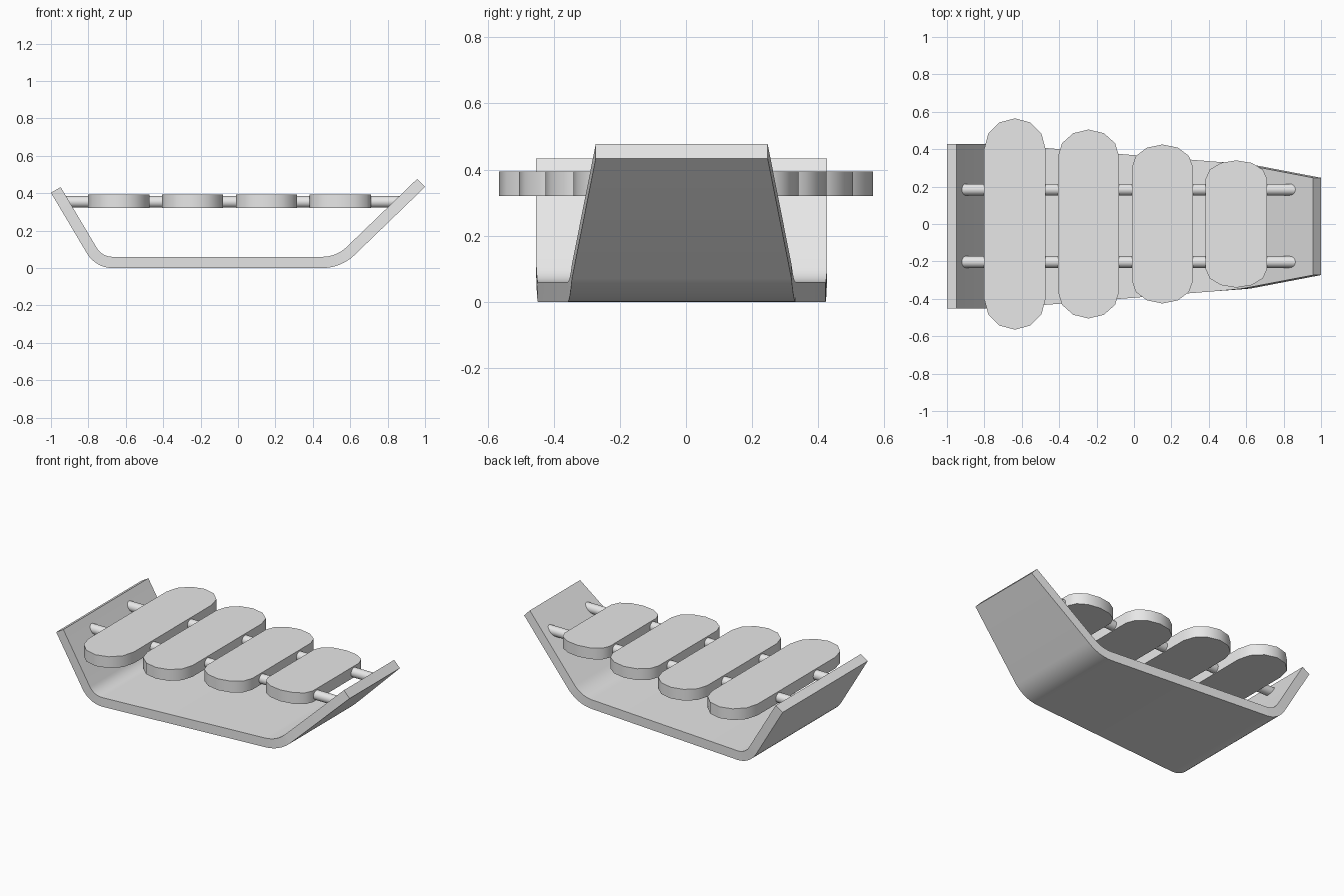
import bpy, bmesh, math

cube = bpy.data.objects.get("Cube")
if cube:
    bpy.data.objects.remove(cube, do_unlink=True)

grey = bpy.data.materials.new("light grey")
grey.use_nodes = True
COLOUR = (0.8, 0.8, 0.8, 1)
grey.diffuse_color = COLOUR
grey.node_tree.nodes["Principled BSDF"].inputs["Base Color"].default_value = COLOUR


def finish(name, bm, angle=40):
    bmesh.ops.recalc_face_normals(bm, faces=bm.faces)
    mesh = bpy.data.meshes.new(name)
    bm.to_mesh(mesh)
    bm.free()
    mesh.materials.append(grey)
    obj = bpy.data.objects.new(name, mesh)
    bpy.context.collection.objects.link(obj)
    bpy.ops.object.select_all(action='DESELECT')
    obj.select_set(True)
    bpy.context.view_layer.objects.active = obj
    bpy.ops.object.shade_smooth_by_angle(angle=math.radians(angle))
    return obj


# Bent base board: stations of (outer x, outer z, slope angle, half width)
THICK = 0.06
CENTRE_Y = -0.013
STEPS = 8


def bend(x0, radius, angle, side, w0, w1):
    """Rounded corner from the flat floor up to a sloping wall."""
    out = []
    for i in range(STEPS + 1):
        t = i / STEPS
        a = angle * t
        out.append((x0 + side * radius * math.sin(a), radius * (1 - math.cos(a)),
                    side * a, w0 + (w1 - w0) * t))
    return out


def wall_end(station, tip_x, width):
    x, z, a, _ = station
    return (tip_x, z + (tip_x - x) * math.tan(a), a, width)


left = bend(-0.67, 0.16, math.radians(59.3), -1, 0.435, 0.44)
right = bend(0.45, 0.25, math.radians(44), 1, 0.345, 0.332)
stations = ([wall_end(left[-1], -1, 0.44)] + left[::-1] + right
            + [wall_end(right[-1], 1, 0.26)])

bm = bmesh.new()
rings = []
for x, z, a, w in stations:
    xi, zi = x - THICK * math.sin(a), z + THICK * math.cos(a)
    rings.append([bm.verts.new((px, CENTRE_Y + s * w, pz))
                  for px, pz, s in ((x, z, -1), (x, z, 1), (xi, zi, 1), (xi, zi, -1))])
for r, q in zip(rings, rings[1:]):
    for i in range(4):
        j = (i + 1) % 4
        bm.faces.new((r[i], r[j], q[j], q[i]))
bm.faces.new(rings[0])
bm.faces.new(rings[-1])
finish("base_board", bm, 30)

# Sounding bars: one rounded outline, shortened along its length
BAR_HALF = 0.164
BAR_Z, BAR_H = 0.32, 0.074
bars = ((-0.637, 0.565), (-0.243, 0.505), (0.152, 0.425), (0.547, 0.34))
for n, (x, half_len) in enumerate(bars, 1):
    bm = bmesh.new()
    straight = half_len * 0.71
    outline = []
    for end in (1, -1):
        for i in range(7):
            a = math.pi * i / 6
            outline.append(bm.verts.new((
                x + end * BAR_HALF * math.cos(a),
                end * (straight + (half_len - straight) * math.sin(a)), BAR_Z)))
    face = bm.faces.new(outline)
    ext = bmesh.ops.extrude_face_region(bm, geom=[face])
    top = [v for v in ext["geom"] if isinstance(v, bmesh.types.BMVert)]
    bmesh.ops.translate(bm, verts=top, vec=(0, 0, BAR_H))
    finish(f"bar_{n}", bm)

# Support rods running from wall to wall
ROD_X0, ROD_X1 = -0.935, 0.885
for name, y in (("front_rod", -0.203), ("back_rod", 0.184)):
    bpy.ops.mesh.primitive_cylinder_add(
        vertices=16, radius=0.031, depth=ROD_X1 - ROD_X0,
        location=((ROD_X0 + ROD_X1) / 2, y, 0.354), rotation=(0, math.pi / 2, 0))
    rod = bpy.context.object
    rod.name = name
    rod.data.materials.append(grey)
    bpy.ops.object.shade_smooth_by_angle(angle=math.radians(40))
